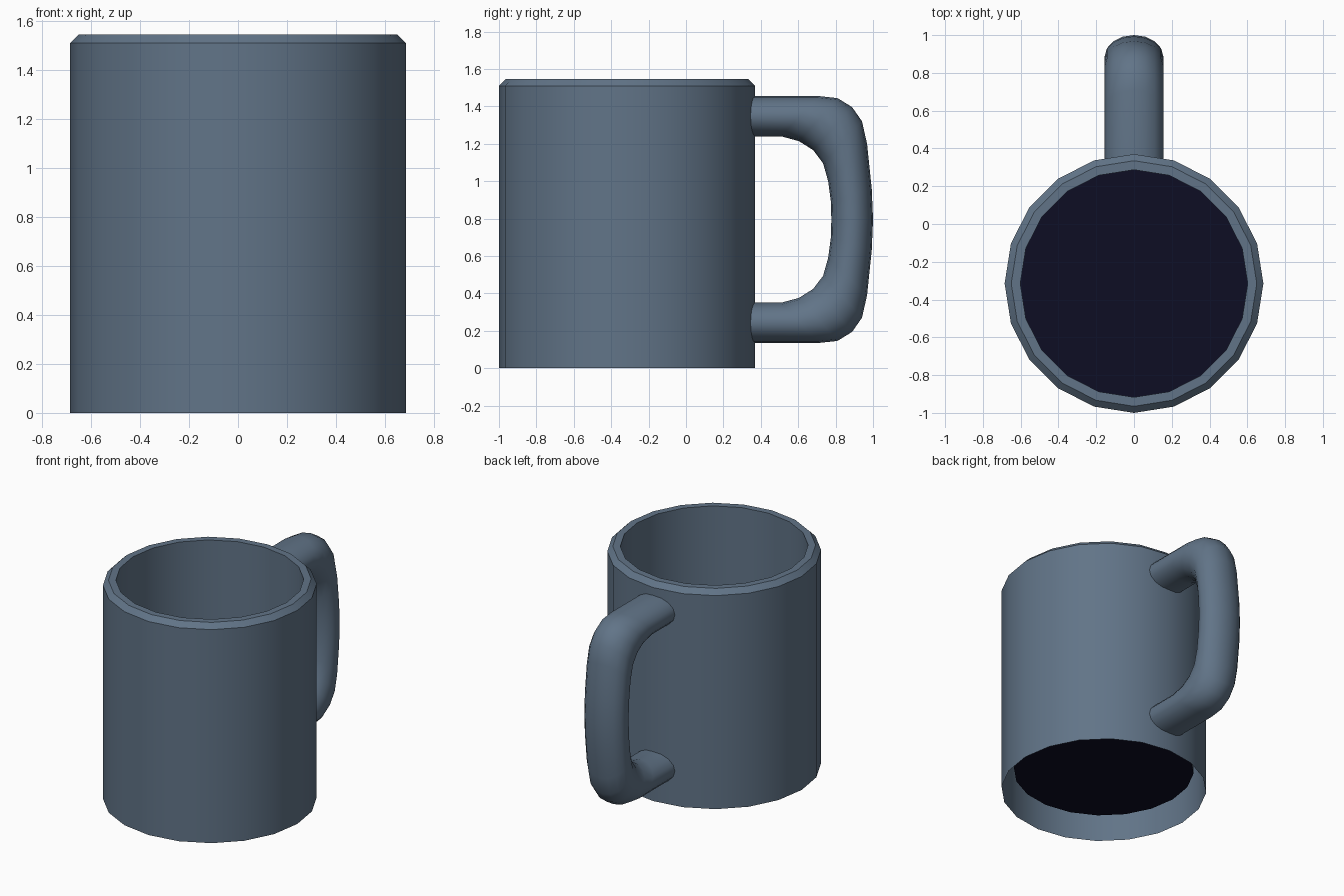
import bpy, bmesh, math
from mathutils import Vector

if "Cube" in bpy.data.objects:
    bpy.data.objects.remove(bpy.data.objects["Cube"])

CY = -0.315   # mug axis position in y
N = 20        # sides of the mug


def material(name, rgb):
    m = bpy.data.materials.new(name)
    m.diffuse_color = (*rgb, 1)
    m.use_nodes = True
    m.node_tree.nodes["Principled BSDF"].inputs["Base Color"].default_value = m.diffuse_color
    return m


def finish(bm, name, mat, angle):
    me = bpy.data.meshes.new(name)
    bm.to_mesh(me)
    bm.free()
    ob = bpy.data.objects.new(name, me)
    bpy.context.collection.objects.link(ob)
    me.materials.append(mat)
    bpy.ops.object.select_all(action='DESELECT')
    ob.select_set(True)
    bpy.context.view_layer.objects.active = ob
    bpy.ops.object.shade_smooth_by_angle(angle=math.radians(angle))
    return ob


def circle(bm, r, z):
    return [bm.verts.new((r * math.cos(2 * math.pi * i / N),
                          CY + r * math.sin(2 * math.pi * i / N), z)) for i in range(N)]


def bridge(bm, rings):
    for a, b in zip(rings, rings[1:]):
        n = len(a)
        for j in range(n):
            k = (j + 1) % n
            bm.faces.new((a[j], a[k], b[k], b[j]))


blue_grey = material("blue_grey", (0.12, 0.175, 0.245))
dark_navy = material("dark_navy", (0.004, 0.004, 0.017))

# Mug wall: outer shell, chamfer, rim and inner wall
bm = bmesh.new()
bridge(bm, [circle(bm, r, z) for r, z in
            ((0.685, 0), (0.685, 1.51), (0.65, 1.545), (0.602, 1.545), (0.602, 0.15))])
finish(bm, "mug_wall", blue_grey, 30)

# Dark floor, raised above the open base
bm = bmesh.new()
bm.faces.new(circle(bm, 0.602, 0.15))
finish(bm, "mug_floor", dark_navy, 30)

# Handle: elliptical rings given by outer and inner (y, z) points, mirrored about mid height
MID, HALF_W, SIDES = 0.795, 0.155, 16
upper = [((0.31, 1.455), (0.31, 1.24)),
         ((0.71, 1.455), (0.508, 1.24)),
         ((0.81, 1.444), (0.604, 1.214)),
         ((0.888, 1.396), (0.68, 1.166)),
         ((0.941, 1.32), (0.733, 1.096)),
         ((0.968, 1.2), (0.76, 1.0)),
         ((0.993, 0.96), (0.775, 0.888))]
flip = lambda p: (p[0], 2 * MID - p[1])
path = upper + [((1.0, MID), (0.777, MID))] + [(flip(o), flip(i)) for o, i in reversed(upper)]

bm = bmesh.new()
rings = []
for o, i in path:
    o, i = Vector((0, *o)), Vector((0, *i))
    c, axis = (o + i) / 2, (o - i) / 2
    rings.append([bm.verts.new(c + axis * math.cos(t) + Vector((HALF_W * math.sin(t), 0, 0)))
                  for t in (2 * math.pi * s / SIDES for s in range(SIDES))])
bridge(bm, rings)
bm.faces.new(rings[0])
bm.faces.new(rings[-1])
bmesh.ops.recalc_face_normals(bm, faces=bm.faces[:])
finish(bm, "handle", blue_grey, 60)
